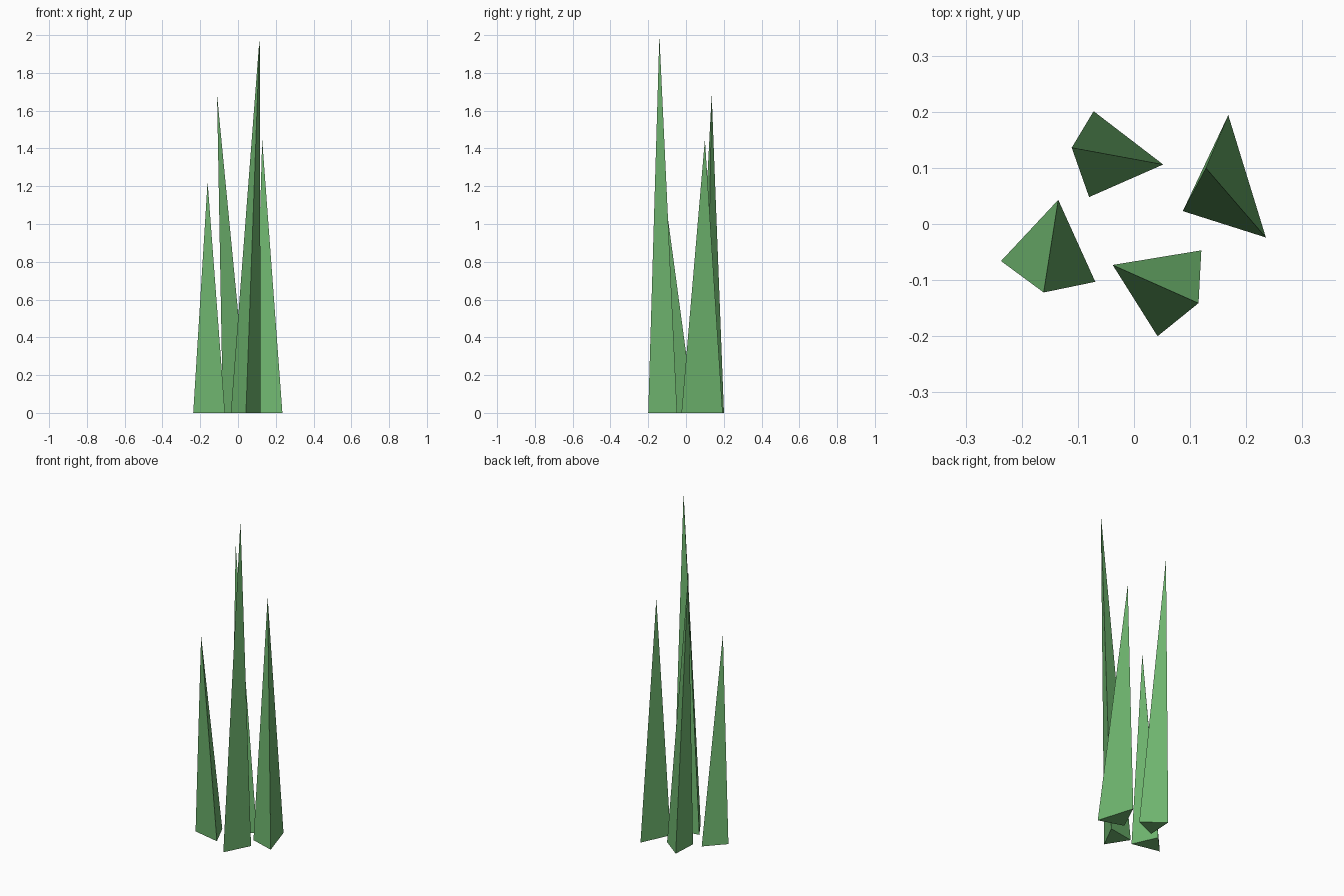
import bpy
import bmesh

if "Cube" in bpy.data.objects:
    bpy.data.objects.remove(bpy.data.objects["Cube"])

# Shared leaf colour
green = bpy.data.materials.new("leaf_green")
green.diffuse_color = (0.16, 0.47, 0.16, 1.0)
green.use_nodes = True
green.node_tree.nodes["Principled BSDF"].inputs["Base Color"].default_value = green.diffuse_color


def grass_blade(name, base, tip):
    """Three-sided spike: triangular foot on the ground, leaning to a sharp tip."""
    bm = bmesh.new()
    foot = [bm.verts.new((x, y, 0)) for x, y in base]
    top = bm.verts.new(tip)
    bm.faces.new(foot)
    for i in range(3):
        bm.faces.new((foot[i], foot[(i + 1) % 3], top))
    bmesh.ops.recalc_face_normals(bm, faces=bm.faces)
    mesh = bpy.data.meshes.new(name)
    bm.to_mesh(mesh)
    bm.free()
    mesh.materials.append(green)
    obj = bpy.data.objects.new(name, mesh)
    bpy.context.collection.objects.link(obj)
    return obj


# Tuft of four blades
grass_blade("front_blade",
            [(-0.038, -0.073), (0.042, -0.2), (0.12, -0.047)], (0.115, -0.141, 2.0))
grass_blade("back_blade",
            [(-0.072, 0.201), (-0.08, 0.048), (0.052, 0.106)], (-0.111, 0.136, 1.685))
grass_blade("right_blade",
            [(0.168, 0.194), (0.087, 0.023), (0.235, -0.024)], (0.128, 0.1, 1.448))
grass_blade("left_blade",
            [(-0.135, 0.043), (-0.237, -0.066), (-0.069, -0.103)], (-0.161, -0.122, 1.225))
